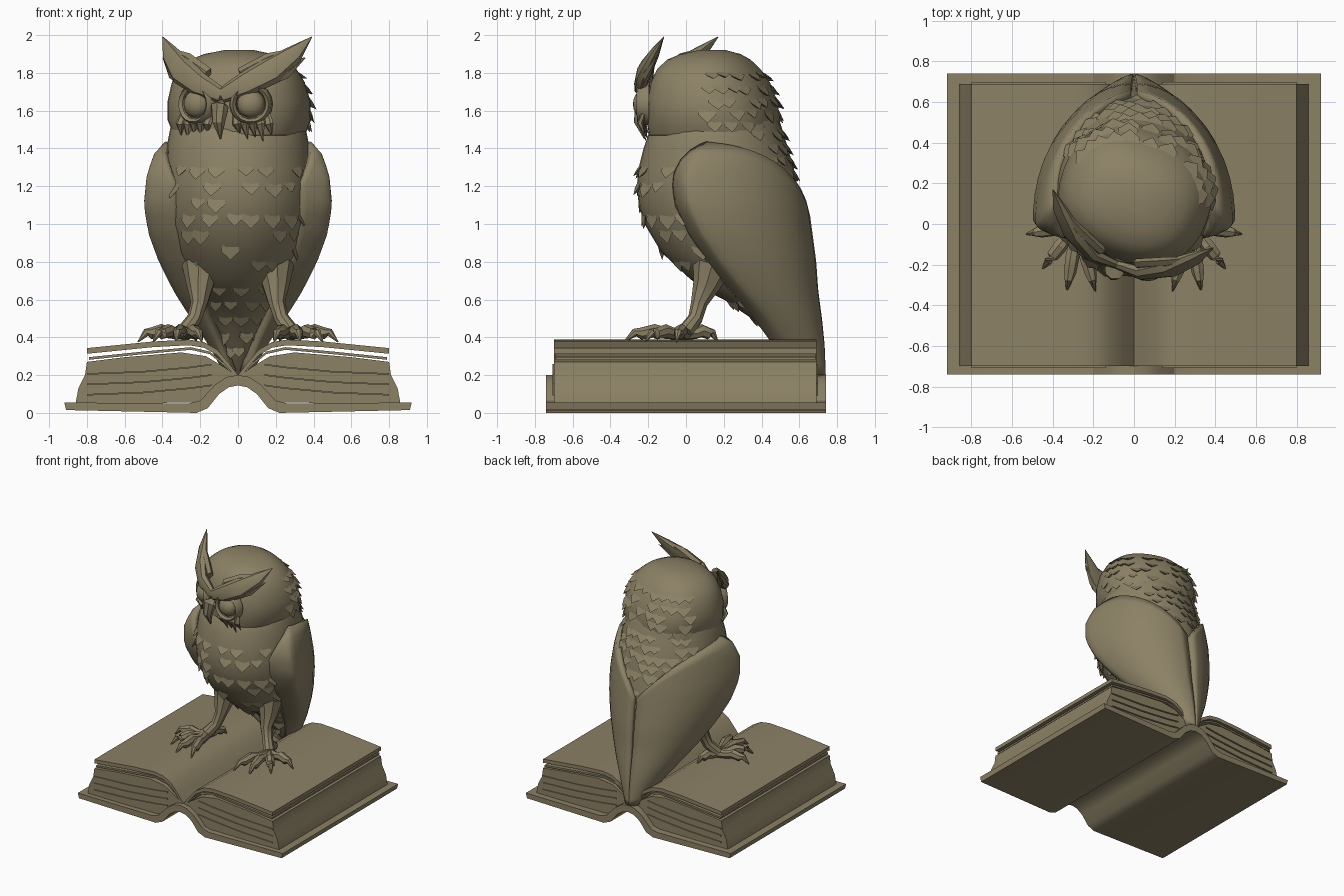
import bpy, math, random
from mathutils import Vector, Matrix

random.seed(4)
if "Cube" in bpy.data.objects:
    bpy.data.objects.remove(bpy.data.objects["Cube"])

bronze = bpy.data.materials.new("olive_bronze")
bronze.use_nodes = True
COLOR = (0.26, 0.22, 0.13, 1)
bronze.diffuse_color = COLOR
bronze.node_tree.nodes["Principled BSDF"].inputs["Base Color"].default_value = COLOR

HEAD = Matrix.Translation((0.03, 0.12, 0)) @ Matrix.Rotation(math.radians(-20), 4, 'Z')


def make(name, verts, faces, mirror=False, matrix=None, angle=32, thick=0):
    mesh = bpy.data.meshes.new(name)
    mesh.from_pydata([tuple(v) for v in verts], [], faces)
    mesh.materials.append(bronze)
    ob = bpy.data.objects.new(name, mesh)
    bpy.context.collection.objects.link(ob)
    if matrix:
        ob.matrix_world = matrix
    bpy.ops.object.select_all(action='DESELECT')
    ob.select_set(True)
    bpy.context.view_layer.objects.active = ob
    bpy.ops.object.shade_smooth_by_angle(angle=math.radians(angle))
    if thick:
        mod = ob.modifiers.new("thickness", 'SOLIDIFY')
        mod.thickness, mod.offset = thick, -1
    if mirror:
        ob.modifiers.new("mirror", 'MIRROR')
    return ob


def skin(rings):
    """Join equal closed rings and cap both ends."""
    n = len(rings[0])
    verts = [v for r in rings for v in r]
    faces = [(j * n + i, j * n + (i + 1) % n, (j + 1) * n + (i + 1) % n, (j + 1) * n + i)
             for j in range(len(rings) - 1) for i in range(n)]
    faces += [tuple(reversed(range(n))), tuple(range(len(verts) - n, len(verts)))]
    return verts, faces


def tube(path, radii, sides=7, flat=1.0):
    """Tapered tube along a path; flat squeezes it front to back."""
    path = [Vector(p) for p in path]
    rings = []
    for k, p in enumerate(path):
        d = (path[min(k + 1, len(path) - 1)] - path[max(k - 1, 0)]).normalized()
        u = d.cross(Vector((0, 1, 0)) if abs(d.y) < 0.7 else Vector((0, 0, 1))).normalized()
        w = d.cross(u)
        rings.append([p + radii[k] * (u * math.cos(a) + w * math.sin(a) * flat)
                      for a in (2 * math.pi * i / sides for i in range(sides))])
    return skin(rings)


def merge(parts):
    verts, faces = [], []
    for v, f in parts:
        faces += [tuple(i + len(verts) for i in face) for face in f]
        verts += v
    return verts, faces


def prism(profile, y0, y1):
    return skin([[Vector((x, y, z)) for x, z in profile] for y in (y1, y0)])


def lookup(rows, z):
    """Interpolate a table sorted from low to high z."""
    z = max(rows[0][0], min(rows[-1][0], z))
    for a, b in zip(rows, rows[1:]):
        if z <= b[0]:
            f = (z - a[0]) / (b[0] - a[0])
            return [p + (q - p) * f for p, q in zip(a[1:], b[1:])]


def surface(rows, z, a, power=2.0):
    rx, front, back = lookup(rows, z)
    c, s = (math.copysign(abs(t) ** (2 / power), t) for t in (math.cos(a), math.sin(a)))
    return Vector((rx * c, (front + back) / 2 + (back - front) / 2 * s, z))


def loft(rows, power=2.0, sides=36):
    return skin([[surface(rows, r[0], 2 * math.pi * i / sides, power) for i in range(sides)]
                 for r in rows])


def feathers(rows, zs, a0, a1, step, keep, size, power=2.0):
    """Rows of small lifted scales with pointed tips."""
    parts = []
    for k, z in enumerate(zs):
        a = a0 + (k % 2) * step / 2
        while a < a1:
            if random.random() < keep:
                t = math.radians(a + random.uniform(-3, 3))
                p = surface(rows, z, t, power)
                side = (surface(rows, z, t + 0.05, power) - p).normalized()
                down = (surface(rows, z - 0.03, t, power) - p).normalized()
                out = down.cross(side).normalized()
                if out.dot(Vector((math.cos(t), math.sin(t), 0))) < 0:
                    out = -out
                s = size * random.uniform(0.85, 1.2)
                v = [p - side * s * .4 - out * .012, p + side * s * .4 - out * .012,
                     p + side * s * .55 + down * s * .6 + out * .006,
                     p + down * s * 1.1 + out * .02,
                     p - side * s * .55 + down * s * .6 + out * .006,
                     p + down * s * .7 - out * .02]
                parts.append((v, [(0, 4, 3, 2, 1), (4, 5, 3), (3, 5, 2), (0, 5, 4), (1, 2, 5), (0, 1, 5)]))
            a += step
    return merge(parts)


# Open book: cover with arched spine, page blocks and loose leaves
cover = [(0, .145), (.05, .135), (.1, .1), (.16, .025), (.22, 0), (.91, .015), (.92, .055),
         (.26, .05), (.2, .065), (.12, .15), (.06, .19), (0, .2)]
make("book_cover", *prism(cover, -.74, .74), mirror=True)
block = [(0, .17), (.06, .165), (.12, .13), (.2, .055), (.86, .05), (.845, .13), (.81, .2), (.8, .27),
         (.6, .295), (.3, .32), (.17, .3), (.07, .24), (0, .19)]
make("page_block", *prism(block, -.7, .69), mirror=True)


def leaf(name, line, t, y0, y1):
    profile = line + [(x, z - t) for x, z in reversed(line)]
    make(name, *prism(profile, y0, y1), mirror=True)


leaf("top_leaf", [(0, .2), (.05, .265), (.11, .335), (.18, .375), (.26, .388), (.45, .378), (.8, .343)], .03, -.7, .69)
leaf("middle_leaf", [(0, .19), (.07, .26), (.15, .325), (.25, .348), (.5, .325), (.79, .295)], .014, -.69, .685)
for k in range(3):
    z = .1 + .055 * k
    leaf("page_edge_%d" % k, [(.14, z + .05), (.25, z + .035), (.5, z + .012), (.8, z)], .008, -.708, .698)

# Body with tail: z, half width, front y, back y
body = [(.18, .02, .64, .73), (.3, .08, .52, .72), (.45, .14, .42, .70), (.6, .2, .2, .68), (.66, .24, .08, .675),
        (.72, .28, .01, .67), (.85, .34, -.13, .65), (1.0, .385, -.22, .63), (1.1, .395, -.25, .61),
        (1.2, .4, -.26, .59), (1.3, .39, -.25, .57), (1.4, .38, -.225, .54), (1.5, .36, -.19, .51),
        (1.6, .33, -.1, .47), (1.75, .25, 0, .39)]
make("body", *loft(body))
make("breast_feathers", *feathers(body, [.82 + .085 * k for k in range(7)], 205, 335, 17, .55, .085))
make("nape_feathers", *feathers(body, [1.1 + .07 * k for k in range(7)], 35, 150, 13, .8, .08))
make("tail_feathers", *feathers(body, [.36 + .08 * k for k in range(5)], 215, 325, 30, .9, .07))

# Head, turned to the owl's right
skull = [(1.43, .24, -.26, .3), (1.47, .34, -.315, .35), (1.55, .375, -.325, .355), (1.65, .375, -.32, .34),
         (1.75, .35, -.3, .3), (1.82, .31, -.27, .25), (1.87, .25, -.22, .2), (1.9, .18, -.15, .15),
         (1.92, .08, -.06, .08)]
make("head", *loft(skull, 2.3), matrix=HEAD @ Matrix.Translation((-.03, 0, 0)))
make("crown_feathers", *feathers(skull, [1.5 + .065 * k for k in range(6)], 15, 165, 14, .75, .08, 2.3),
     matrix=HEAD @ Matrix.Translation((-.03, 0, 0)))

# Face
make("beak", *tube([(0, -.31, 1.68), (0, -.37, 1.62), (0, -.385, 1.54), (0, -.36, 1.45)], [.04, .05, .036, .004], 8),
     matrix=HEAD)
brow = [tube([(0, -.34, 1.68), (.13, -.335, 1.74), (.25, -.27, 1.81), (.35, -.18, 1.9), (.42, -.1, 1.99)],
             [.04, .065, .075, .05, .003], 8, .55),
        tube([(.1, -.3, 1.78), (.24, -.24, 1.86), (.36, -.17, 1.93)], [.05, .05, .003], 6, .5),
        tube([(.2, -.3, 1.74), (.31, -.23, 1.81), (.4, -.15, 1.88)], [.03, .045, .003], 6, .5)]
make("brow_tufts", *merge(brow), mirror=True, matrix=HEAD)
cheeks = [tube([(x, -.33 + x * .2, 1.58), (x + .015, -.355 + x * .25, 1.53), (x + .02, -.325 + x * .25, z)],
               [.02, .026, .002], 6, .6)
          for x, z in ((.07, 1.48), (.11, 1.45), (.15, 1.46), (.19, 1.44), (.235, 1.47))]
make("cheek_feathers", *merge(cheeks), mirror=True, matrix=HEAD)


def lathe_eye(profile):
    """Rings of radius and forward depth around the eye axis."""
    frame = Matrix.Translation((.15, -.3, 1.635)) @ Matrix.Rotation(math.radians(18), 4, 'Z')
    return skin([[frame @ Vector((r * math.cos(a), -d, r * math.sin(a)))
                  for a in (2 * math.pi * i / 18 for i in range(18))] for r, d in profile])


make("eye_ring", *lathe_eye([(.115, -.02), (.11, .025), (.095, .045), (.08, .03), (.075, 0)]), mirror=True, matrix=HEAD)
make("eye", *lathe_eye([(.075, 0), (.07, .03), (.055, .05), (.03, .063), (.006, .067)]), mirror=True, matrix=HEAD)

# Folded wings wrapping round to the tail: z, half width, shoulder y, back y
wing = [(.2, .07, .64, .74), (.35, .15, .56, .735), (.5, .25, .45, .72), (.65, .345, .32, .70), (.8, .42, .2, .69),
        (.95, .475, .1, .67), (1.1, .5, .03, .65), (1.25, .485, .01, .625), (1.35, .455, .04, .6),
        (1.4, .43, .08, .58), (1.45, .37, .15, .55)]
NU, NV = 18, 20
verts = []
for i in range(NU + 1):
    u = i / NU
    t = math.radians(-50 + 138 * u)
    top = 1.44 - .4 * u ** 4 - .25 * max(0, 1 - u / .3) ** 2
    for j in range(NV + 1):
        z = top + (.2 - top) * j / NV
        rx, c, back = lookup(wing, z)
        reach = back - c if t > 0 else .12
        verts.append((rx * math.cos(t), c + reach * math.sin(t), z))
faces = [(i * (NV + 1) + j, i * (NV + 1) + j + 1, (i + 1) * (NV + 1) + j + 1, (i + 1) * (NV + 1) + j)
         for i in range(NU) for j in range(NV)]
make("wings", verts, faces, mirror=True, thick=.05)

# Legs and clawed feet
leg = [(.19, .14, .78), (.2, .11, .68), (.205, .07, .58), (.23, .05, .5), (.28, .0, .43), (.29, -.03, .41)]
make("legs", *tube(leg, [.11, .075, .045, .04, .045, .03], 9), mirror=True)
ankle = Vector((.28, .0, .43))
toes = []
for x, y in ((.53, -.05), (.45, -.22), (.33, -.33), (.19, -.33), (.22, .17)):
    tip = Vector((x, y, .375))
    joints = [ankle.lerp(tip, f) for f in (0, .3, .5, .72, .82, 1)]
    for p, z in zip(joints, (.42, .42, .435, .42, .425, .375)):
        p.z = z
    toes.append(tube(joints, [.035, .03, .036, .032, .022, .003], 7))
make("toes", *merge(toes), mirror=True)
